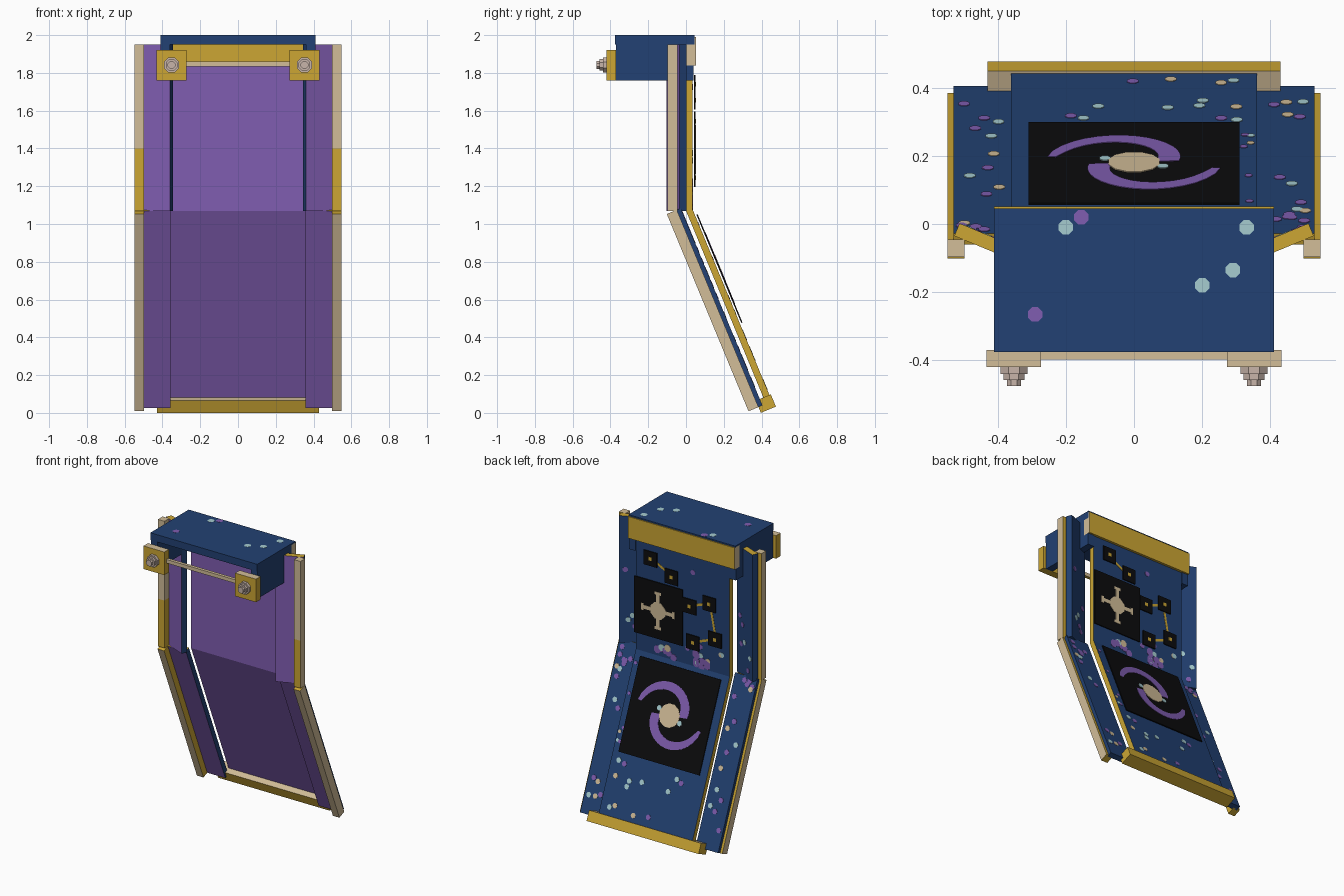
import bpy, bmesh, math, random
from mathutils import Matrix, Vector

if "Cube" in bpy.data.objects:
    bpy.data.objects.remove(bpy.data.objects["Cube"])
random.seed(4)


def material(name, rgb):
    m = bpy.data.materials.new(name)
    m.use_nodes = True
    col = [((c / 255 + 0.055) / 1.055) ** 2.4 if c > 10 else c / 3295 for c in rgb] + [1]
    m.diffuse_color = col
    m.node_tree.nodes["Principled BSDF"].inputs["Base Color"].default_value = col
    return m


purple = material("lining purple", (128, 93, 177))
blue = material("night blue", (34, 65, 115))
gold = material("gold", (204, 166, 52))
tan = material("pale gold", (210, 189, 152))
teal = material("star teal", (166, 204, 208))
stone = material("clasp stone", (200, 181, 170))
black = material("black", (12, 12, 13))


def finish(name, bm, mats, frame):
    bm.transform(frame)
    bmesh.ops.recalc_face_normals(bm, faces=bm.faces)
    mesh = bpy.data.meshes.new(name)
    bm.to_mesh(mesh)
    bm.free()
    for m in mats:
        mesh.materials.append(m)
    ob = bpy.data.objects.new(name, mesh)
    bpy.context.collection.objects.link(ob)
    return ob


def box(name, xs, ys, zs, base, frame=Matrix(), **sides):
    """Box from ranges; sides recolours faces: left, right, front, back, top, bottom."""
    dirs = dict(left=(1, 0, 0), right=(-1, 0, 0), front=(0, -1, 0),
                back=(0, 1, 0), top=(0, 0, 1), bottom=(0, 0, -1))
    lo, hi = Vector((xs[0], ys[0], zs[0])), Vector((xs[1], ys[1], zs[1]))
    bm = bmesh.new()
    bmesh.ops.create_cube(bm, size=1, matrix=Matrix.Translation((lo + hi) / 2)
                          @ Matrix.Diagonal((*(hi - lo), 1)))
    bm.normal_update()
    mats = [base] + list(sides.values())
    for f in bm.faces:
        for i, side in enumerate(sides):
            if f.normal.dot(Vector(dirs[side])) > 0.9:
                f.material_index = i + 1
    return finish(name, bm, mats, frame)


def plates(name, outlines, y, mat, frame=Matrix(), thick=0.002):
    """Thin plates cut from x,z outlines, lying at depth y."""
    bm = bmesh.new()
    for pts in outlines:
        f = bm.faces.new([bm.verts.new((x, y, z)) for x, z in pts])
        ext = bmesh.ops.extrude_face_region(bm, geom=[f], use_keep_orig=True)
        verts = [v for v in ext["geom"] if isinstance(v, bmesh.types.BMVert)]
        bmesh.ops.translate(bm, verts=verts, vec=(0, thick, 0))
    return finish(name, bm, [mat], frame)


def disc(x, z, r, n=8):
    return [(x + r * math.cos((i + 0.5) * math.tau / n),
             z + r * math.sin((i + 0.5) * math.tau / n)) for i in range(n)]


def rect(x, z, w, h):
    return [(x - w, z - h), (x + w, z - h), (x + w, z + h), (x - w, z + h)]


def strip(a, b, w):
    a, b = Vector(a), Vector(b)
    n = (b - a).normalized().orthogonal() * w
    return [tuple(a + n), tuple(b + n), tuple(b - n), tuple(a - n)]


def scatter(name, xs, zs, y, counts, frame=Matrix(), r=0.018):
    for mat, label, n in zip((purple, teal, tan), ("purple", "teal", "pale"), counts):
        if n:
            spots = [disc(random.uniform(*xs), random.uniform(*zs), r) for _ in range(n)]
            plates(f"{name}_{label}", spots, y, mat, frame)


TILT = math.radians(22.5)
HINGE = 1.07
lower = Matrix.Translation((0, 0, HINGE)) @ Matrix.Rotation(TILT, 4, 'X')
lower_side = Matrix.Translation((0, -0.06, HINGE)) @ Matrix.Rotation(TILT, 4, 'X')

# Centre panels, gold along the edges, and bottom trim
box("upper_center_panel", (-.36, .36), (0, .035), (HINGE, 1.85), gold, front=purple, back=blue)
box("lower_center_panel", (-.36, .36), (0, .035), (-1.08, 0), gold, lower, front=purple, back=blue)
box("bottom_trim", (-.43, .43), (-.043, .043), (-1.14, -1.07), gold, lower, top=tan)

# Shoulder shell, open at front and below
box("shoulder_top", (-.41, .41), (-.375, .045), (1.95, 2), blue)
box("shoulder_back_band", (-.41, .41), (0, .052), (1.84, 1.99), gold, left=tan, right=tan)
box("front_rod", (-.28, .28), (-.397, -.375), (1.835, 1.86), tan, bottom=gold)

for side, word in ((1, "left"), (-1, "right")):
    mirror = Matrix.Diagonal((side, 1, 1, 1))
    box(f"{word}_shoulder_side", (.36, .41), (-.37, .04), (1.76, 1.96), blue, mirror)

    # Upper wing, turned about the vertical, with its outer bar
    turn = mirror @ Matrix.Translation((.527, -.035, 0)) @ Matrix.Rotation(TILT, 4, 'Z')
    box(f"{word}_upper_wing", (-.18, 0), (0, .04), (HINGE, 1.95), blue, turn,
        front=purple, top=gold)
    scatter(f"{word}_upper_wing_spots", (-.15, -.03), (1.1, 1.7), .04, (4, 2, 0), turn)
    box(f"{word}_upper_bar_top", (.497, .547), (-.097, -.045), (1.4, 1.95), tan, mirror, back=gold)
    box(f"{word}_upper_bar_base", (.497, .547), (-.097, -.045), (HINGE, 1.4), gold, mirror, left=tan)

    # Lower wing and bar, sloping back
    slope = lower_side @ mirror
    box(f"{word}_lower_wing", (.358, .53), (0, .035), (-1.13, 0), blue, slope,
        front=purple, top=gold)
    box(f"{word}_lower_bar", (.497, .547), (-.045, .012), (-1.13, 0), gold, slope,
        front=tan, left=tan)
    scatter(f"{word}_lower_wing_spots", (.39, .51), (-1.1, -.03), .035, (5, 3, 3), slope)
    scatter(f"{word}_hinge_spots", (.39, .51), (-.2, -.02), .035, (5, 0, 0), slope)

    # Clasp with stepped knob
    box(f"{word}_clasp", (.272, .432), (-.42, -.37), (1.76, 1.92), gold, mirror, top=tan)
    for i, (r, y) in enumerate(((.043, -.44), (.033, -.457), (.022, -.475))):
        plates(f"{word}_clasp_knob_{i}", [disc(.352, 1.842, r)], y, stone, mirror, -.42 - y)

# Star emblem on the upper back
plates("star_plate", [rect(.178, 1.395, .185, .195)], .043, black, thick=.007)
cx, cz = .18, 1.395
star = [disc(cx, cz, .062), rect(cx, cz, .13, .013), rect(cx, cz, .013, .13)]
star += [rect(cx + dx * .12, cz + dz * .12, .01 + abs(dz) * .014, .01 + abs(dx) * .014)
         for dx, dz in ((1, 0), (-1, 0), (0, 1), (0, -1))]
plates("star", star, .05, tan)

# Constellation squares and links
nodes = [(.24, 1.74), (.08, 1.655), (-.06, 1.49), (-.21, 1.545), (-.085, 1.245), (-.255, 1.31)]
plates("constellation_squares", [rect(x, z, .05, .05) for x, z in nodes], .043, black, thick=.007)
plates("constellation_dots", [rect(x, z, .012, .012) for x, z in nodes], .05, gold)
plates("constellation_links", [strip(nodes[a], nodes[b], .008)
                               for a, b in ((0, 1), (2, 3), (3, 5), (4, 5))], .036, gold)

# Spiral emblem on the lower back
mid = -.35
plates("spiral_plate", [rect(0, mid, .31, .31)], .043, black, lower, .007)
arms = []
for turn in (0, math.pi):
    rim = []
    for k in range(17):
        t = k / 16
        a = math.radians(5 + 165 * t) + turn
        r, w = .095 + .15 * t, .012 + .026 * (1 - t) ** .5
        rim.append([(q * math.cos(a), mid - q * math.sin(a)) for q in (r - w, r + w)])
    arms += [[p[0], p[1], q[1], q[0]] for p, q in zip(rim, rim[1:])]
plates("spiral_arms", arms, .05, purple, lower)
plates("spiral_core", [disc(0, mid, .078, 12)], .05, tan, lower, .003)
plates("spiral_glints", [disc(.085, mid + .03, .018), disc(-.085, mid - .03, .018)],
       .05, teal, lower, .003)

# Painted stars on the blue cloth
scatter("upper_back_spots", (-.33, .33), (1.1, 1.75), .035, (3, 5, 2))
scatter("nebula", (-.2, .2), (1.08, 1.17), .035, (16, 1, 1), r=.025)
scatter("lower_back_spots", (-.32, .32), (-1.04, -.7), .035, (3, 7, 3), lower)
scatter("lower_edge_spots", (.32, .345), (-.6, -.05), .035, (4, 1, 1), lower, .012)
flat = Matrix.Rotation(math.pi / 2, 4, 'X')
plates("shoulder_teal_stars", [disc(x, -y, .023) for x, y in
       ((.33, -.01), (.29, -.135), (.2, -.18), (-.2, -.01))], 2, teal, flat, .001)
plates("shoulder_purple_stars", [disc(x, -y, .023) for x, y in
       ((-.155, .02), (-.29, -.265))], 2, purple, flat, .001)
